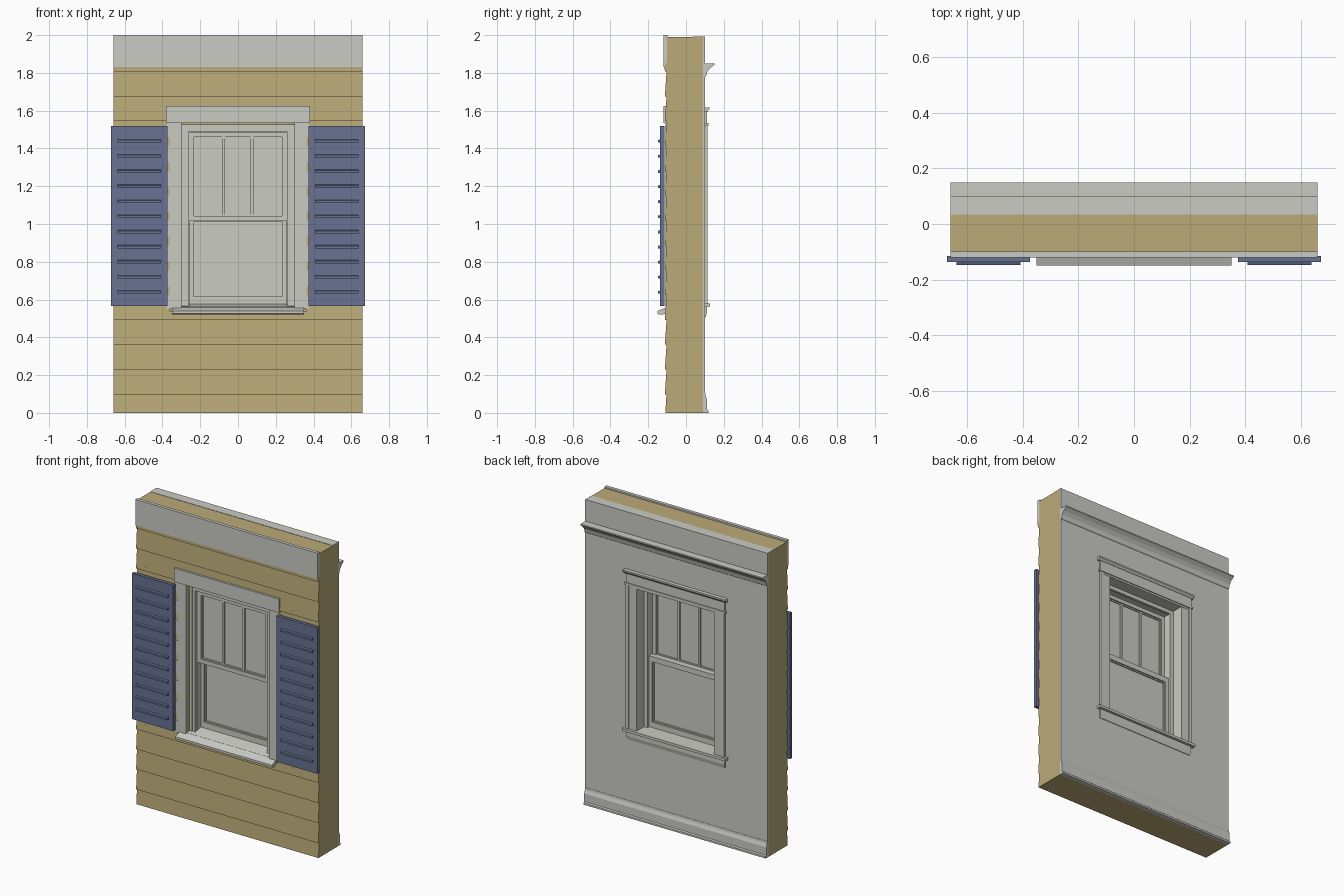
import bpy, bmesh

old = bpy.data.objects.get("Cube")
if old:
    bpy.data.objects.remove(old)


def material(name, rgb):
    m = bpy.data.materials.new(name)
    m.use_nodes = True
    m.diffuse_color = (*rgb, 1)
    m.node_tree.nodes["Principled BSDF"].inputs["Base Color"].default_value = (*rgb, 1)
    return m


TRIM = material("light grey trim", (0.60, 0.60, 0.56))
TAN = material("tan siding", (0.50, 0.41, 0.19))
BLUE = material("slate blue", (0.14, 0.17, 0.29))


def finish(name, bm, mat):
    bmesh.ops.recalc_face_normals(bm, faces=bm.faces)
    mesh = bpy.data.meshes.new(name)
    bm.to_mesh(mesh)
    bm.free()
    mesh.materials.append(mat)
    ob = bpy.data.objects.new(name, mesh)
    bpy.context.collection.objects.link(ob)
    return ob


def prism(name, mat, x0, x1, profile):
    """Extrude a closed (y, z) profile along x."""
    bm = bmesh.new()
    face = bm.faces.new([bm.verts.new((x0, y, z)) for y, z in profile])
    new = bmesh.ops.extrude_face_region(bm, geom=[face])["geom"]
    moved = [v for v in new if isinstance(v, bmesh.types.BMVert)]
    bmesh.ops.translate(bm, verts=moved, vec=(x1 - x0, 0, 0))
    return finish(name, bm, mat)


def box(name, mat, x0, x1, y0, y1, z0, z1):
    return prism(name, mat, x0, x1, [(y0, z0), (y1, z0), (y1, z1), (y0, z1)])


def frame(name, mat, outer, inner, y0, y1):
    """Rectangular ring; outer and inner are (half width, bottom, top)."""
    bm = bmesh.new()
    rings = []
    for (w, b, t), y in ((outer, y0), (inner, y0), (inner, y1), (outer, y1)):
        corners = ((-w, b), (w, b), (w, t), (-w, t))
        rings.append([bm.verts.new((x, y, z)) for x, z in corners])
    for a, b in zip(rings, rings[1:] + rings[:1]):
        for i in range(4):
            j = (i + 1) % 4
            bm.faces.new((a[i], a[j], b[j], b[i]))
    return finish(name, bm, mat)


W = 0.66            # half width of the wall
TOP = 1.99
HOLE = (0.30, 0.545, 1.525)

# Wall core, interior skin and top plate
frame("wall_core", TAN, (W, 0, TOP), HOLE, -0.10, 0.09)
frame("interior_skin", TRIM, (W, 0, TOP), HOLE, 0.09, 0.10)
box("top_plate", TRIM, -W, W, 0.035, 0.10, TOP - 0.004, TOP + 0.002)


# Lapped siding: one saw-tooth profile per panel around the window
def siding(name, x0, x1, z0, z1):
    pitch, thin, thick = 0.1315, -0.103, -0.112
    start = 0.098 - pitch

    def depth(z):
        return thick + (thin - thick) * ((z - start) % pitch) / pitch

    pts = [(-0.095, z1), (-0.095, z0), (depth(z0), z0)]
    for k in range(16):
        z = start + k * pitch
        if z0 < z < z1:
            pts += [(thin, z), (thick, z)]
    pts.append((depth(z1 - 0.001), z1))
    prism(name, TAN, x0, x1, pts)


siding("siding_below", -W, W, 0, 0.54)
siding("siding_above", -W, W, 1.57, 1.85)
siding("siding_left", 0.362, W, 0.54, 1.57)
siding("siding_right", -W, -0.362, 0.54, 1.57)

# Frieze board with a small drip strip
box("frieze_board", TRIM, -W, W, -0.12, -0.098, 1.83, 2.0)
box("frieze_strip", TAN, -W, W, -0.114, -0.098, 1.815, 1.83)

# Exterior casing and sloped sill
box("outer_head_casing", TRIM, -0.38, 0.38, -0.12, -0.095, 1.535, 1.625)
for side, s in (("left", 1), ("right", -1)):
    a, b = sorted((s * 0.30, s * 0.377))
    box("outer_casing_" + side, TRIM, a, b, -0.109, -0.095, 0.55, 1.54)
prism("outer_sill", TRIM, -0.35, 0.35,
      [(-0.09, 0.525), (-0.14, 0.52), (-0.15, 0.525), (-0.15, 0.54), (-0.09, 0.563)])
prism("sloped_sill", TRIM, -0.30, 0.30,
      [(-0.10, 0.54), (0.09, 0.54), (0.09, 0.58), (0.0, 0.58), (-0.10, 0.56)])

# Jamb lining and stops
frame("jamb", TRIM, (0.301, 0.545, 1.526), (0.28, 0.56, 1.51), -0.075, 0.10)
frame("outer_stop", TRIM, (0.29, 0.55, 1.52), (0.26, 0.565, 1.49), -0.072, -0.055)
frame("inner_stop", TRIM, (0.29, 0.55, 1.52), (0.255, 0.575, 1.485), 0.018, 0.035)


# Double-hung sashes: stepped frame and a flat pane
def sash(name, w, z0, z1, rail, bottom, y):
    inner = (w - rail, z0 + bottom, z1 - rail)
    bead = (inner[0] - 0.008, inner[1] + 0.008, inner[2] - 0.008)
    frame(name + "_sash", TRIM, (w, z0, z1), inner, y - 0.016, y + 0.016)
    frame(name + "_bead", TRIM, inner, bead, y - 0.008, y + 0.008)
    box(name + "_pane", TRIM, -inner[0], inner[0], y - 0.002, y + 0.002, inner[1], inner[2])


sash("upper", 0.258, 1.015, 1.486, 0.025, 0.027, -0.036)
sash("lower", 0.27, 0.575, 1.045, 0.035, 0.04, 0.0)
for side, x in (("left", 0.073), ("right", -0.077)):
    box("muntin_" + side, TRIM, x - 0.008, x + 0.008, -0.046, -0.026, 1.045, 1.46)
    box("side_track_" + side, TRIM, *sorted((x / abs(x) * 0.258, x / abs(x) * 0.282)),
        -0.05, 0.02, 0.57, 1.49)

# Interior casing, head cap, stool and apron
for side, s in (("left", 1), ("right", -1)):
    a, b = sorted((s * 0.28, s * 0.355))
    box("inner_casing_" + side, TRIM, a, b, 0.098, 0.11, 0.57, 1.53)
    a, b = sorted((s * 0.335, s * 0.357))
    box("inner_backband_" + side, TRIM, a, b, 0.098, 0.115, 0.57, 1.53)
box("inner_head_casing", TRIM, -0.357, 0.357, 0.098, 0.112, 1.51, 1.60)
box("inner_head_bead", TRIM, -0.365, 0.365, 0.098, 0.118, 1.522, 1.535)
prism("inner_head_cap", TRIM, -0.372, 0.372,
      [(0.098, 1.595), (0.114, 1.595), (0.124, 1.608), (0.124, 1.618), (0.098, 1.618)])
box("inner_stool_ledge", TRIM, -0.28, 0.28, 0.016, 0.10, 0.555, 0.58)
box("inner_stool", TRIM, -0.375, 0.375, 0.098, 0.128, 0.563, 0.58)
prism("inner_apron", TRIM, -0.355, 0.355,
      [(0.098, 0.505), (0.104, 0.505), (0.11, 0.53), (0.11, 0.565), (0.098, 0.565)])

# Interior crown and baseboard
prism("crown_moulding", TRIM, -W, W,
      [(0.098, 1.775), (0.106, 1.782), (0.112, 1.805), (0.128, 1.825),
       (0.15, 1.842), (0.15, 1.85), (0.098, 1.85)])
prism("baseboard", TRIM, -W, W,
      [(0.098, 0), (0.118, 0), (0.118, 0.012), (0.111, 0.018), (0.111, 0.07),
       (0.104, 0.09), (0.102, 0.105), (0.098, 0.105)])

# Shutters with raised slats
for side, s in (("left", 1), ("right", -1)):
    a, b = sorted((s * 0.374, s * 0.672))
    box("shutter_" + side, BLUE, a, b, -0.137, -0.115, 0.565, 1.52)
    a, b = sorted((s * 0.408, s * 0.638))
    for k in range(11):
        z = 0.64 + k * 0.08
        prism(f"shutter_{side}_slat_{k + 1}", BLUE, a, b,
              [(-0.135, z - 0.009), (-0.147, z - 0.009), (-0.147, z + 0.004), (-0.135, z + 0.009)])
